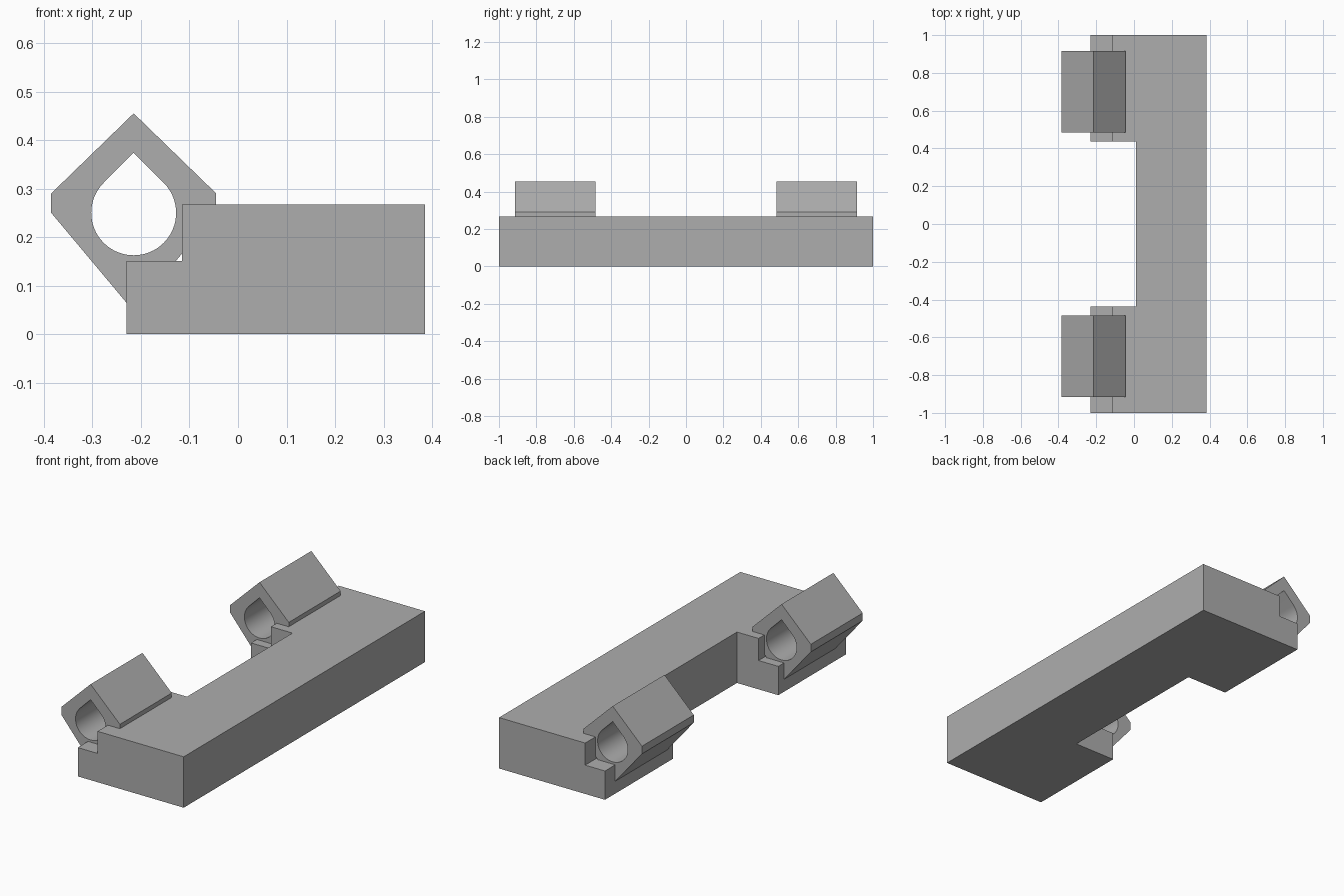
import bpy
import bmesh
import math
from mathutils import Matrix

cube = bpy.data.objects.get("Cube")
if cube:
    bpy.data.objects.remove(cube, do_unlink=True)

grey = bpy.data.materials.new("mid_grey")
grey.use_nodes = True
colour = (0.42, 0.42, 0.42, 1)
grey.diffuse_color = colour
grey.node_tree.nodes["Principled BSDF"].inputs["Base Color"].default_value = colour


def prism(name, loops, y0, y1):
    """Extrude closed x-z outlines (the second one is a hole) from y0 to y1."""
    curve = bpy.data.curves.new(name + "_profile", "CURVE")
    curve.dimensions = "2D"
    curve.fill_mode = "BOTH"
    curve.extrude = (y1 - y0) / 2
    for loop in loops:
        spline = curve.splines.new("POLY")
        spline.points.add(len(loop) - 1)
        for point, (x, z) in zip(spline.points, loop):
            point.co = (x, z, 0, 1)
        spline.use_cyclic_u = True
    helper = bpy.data.objects.new(name + "_profile", curve)
    bpy.context.collection.objects.link(helper)
    bpy.context.view_layer.update()
    mesh = bpy.data.meshes.new_from_object(
        helper.evaluated_get(bpy.context.evaluated_depsgraph_get()))
    bpy.data.objects.remove(helper, do_unlink=True)

    # Stand the profile upright and weld the caps to the walls
    mesh.transform(Matrix.Translation((0, (y0 + y1) / 2, 0))
                   @ Matrix.Rotation(math.pi / 2, 4, "X"))
    bm = bmesh.new()
    bm.from_mesh(mesh)
    bmesh.ops.remove_doubles(bm, verts=bm.verts, dist=0.0001)
    bmesh.ops.recalc_face_normals(bm, faces=bm.faces)
    for face in bm.faces:
        face.smooth = False
    bm.to_mesh(mesh)
    bm.free()
    mesh.materials.clear()
    mesh.materials.append(grey)
    obj = bpy.data.objects.new(name, mesh)
    bpy.context.collection.objects.link(obj)
    return obj


def select(obj):
    bpy.ops.object.select_all(action="DESELECT")
    obj.select_set(True)
    bpy.context.view_layer.objects.active = obj


# Stepped base, with the middle of the stepped side cut away
base = prism("base", [[(-0.23, 0), (0.385, 0), (0.385, 0.267),
                       (-0.115, 0.267), (-0.115, 0.151), (-0.23, 0.151)]], -1, 1)
cutter = prism("gap_cutter", [[(-0.5, -0.1), (0.01, -0.1),
                               (0.01, 0.5), (-0.5, 0.5)]], -0.437, 0.437)
cutter.hide_render = True
cut = base.modifiers.new("gap", "BOOLEAN")
cut.operation = "DIFFERENCE"
cut.solver = "EXACT"
cut.object = cutter
select(base)
bpy.ops.object.modifier_apply(modifier=cut.name)
bpy.data.objects.remove(cutter, do_unlink=True)

# Rod holders: pointed housing with a teardrop bore
CX, CZ, R = -0.215, 0.25, 0.0875
right_side = [(0, 0.047), (0.17, 0.25), (0.17, 0.29), (0, 0.455)]
left_side = [(-x, z) for x, z in right_side[-2:0:-1]]
housing = [(CX + x, z) for x, z in right_side + left_side]
STEPS = 48
bore = [(CX, CZ + R * math.sqrt(2))]
for i in range(STEPS + 1):
    a = math.radians(135 + 270 * i / STEPS)
    bore.append((CX + R * math.cos(a), CZ + R * math.sin(a)))

for name, y0, y1 in (("front_rod_holder", -0.915, -0.485),
                     ("back_rod_holder", 0.485, 0.915)):
    holder = prism(name, [housing, bore], y0, y1)
    select(holder)
    bpy.ops.object.shade_smooth_by_angle(angle=math.radians(20))
